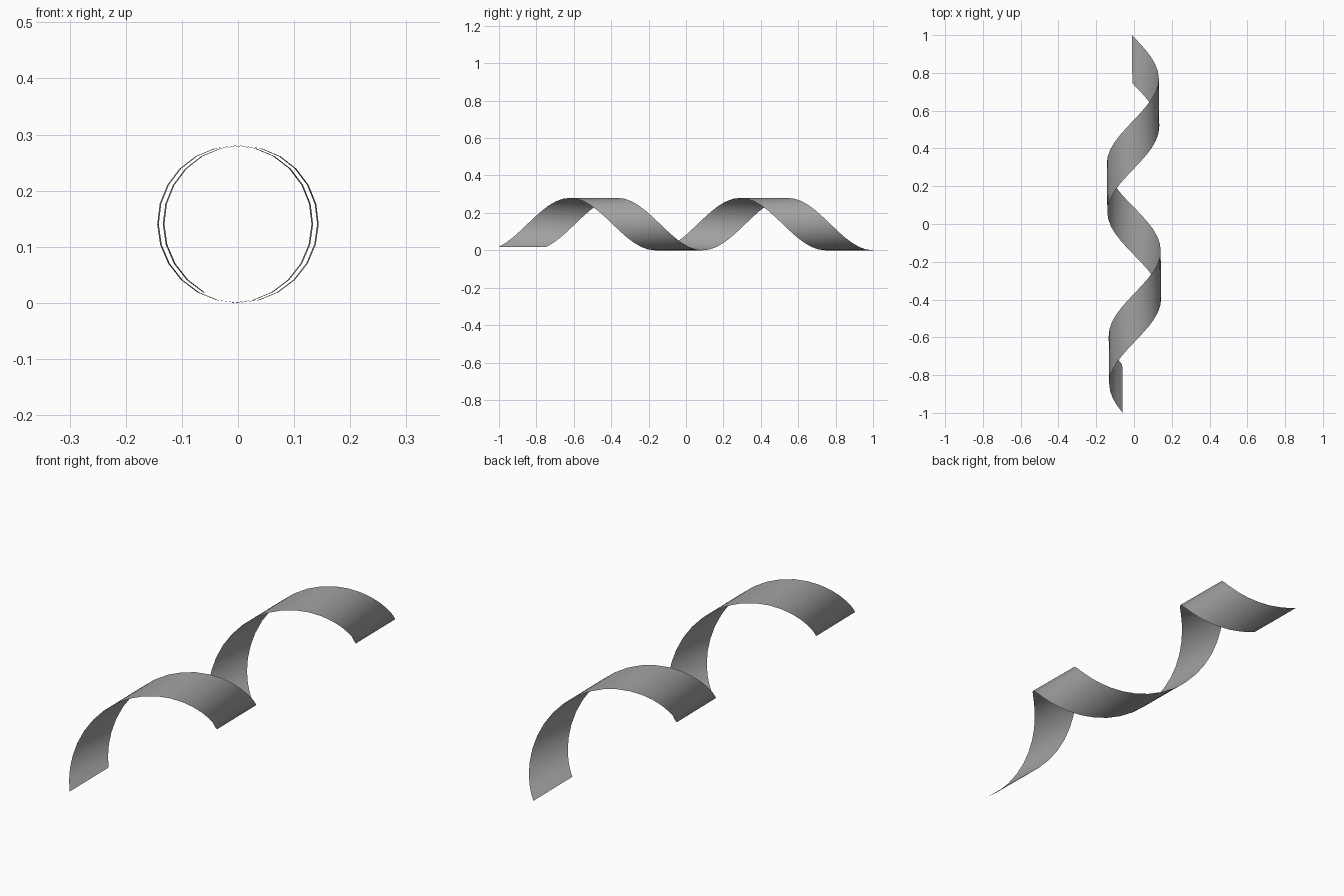
import bpy, bmesh
from math import sin, cos, radians

cube = bpy.data.objects.get("Cube")
if cube:
    bpy.data.objects.remove(cube)

RADIUS = 0.14
WIDTH = 0.255            # ribbon width along the axis
STEPS = 46               # 15 degrees each, just under two turns
START = 30               # degrees from the bottom of the coil
DRIFT = 0.011            # slight sideways lean of the coil axis

# Plain grey material
grey = bpy.data.materials.new("grey")
grey.use_nodes = True
colour = (0.36, 0.36, 0.36, 1)
grey.diffuse_color = colour
grey.node_tree.nodes["Principled BSDF"].inputs["Base Color"].default_value = colour


def coil_point(bm, angle, y):
    x = -RADIUS * sin(angle) - DRIFT * y - 0.0005
    return bm.verts.new((x, y, RADIUS - RADIUS * cos(angle)))


# Helical ribbon: pairs of front and back points joined into a strip
bm = bmesh.new()
pairs = []
for i in range(STEPS + 1):
    angle = radians(START + 15 * i)
    y = -1 + (2 - WIDTH) * i / STEPS
    pairs.append((coil_point(bm, angle, y), coil_point(bm, angle, y + WIDTH)))
for (f0, b0), (f1, b1) in zip(pairs, pairs[1:]):
    bm.faces.new((f0, f1, b1, b0)).smooth = True

mesh = bpy.data.meshes.new("spiral_ribbon")
bm.to_mesh(mesh)
bm.free()
mesh.materials.append(grey)
ribbon = bpy.data.objects.new("spiral_ribbon", mesh)
bpy.context.collection.objects.link(ribbon)
